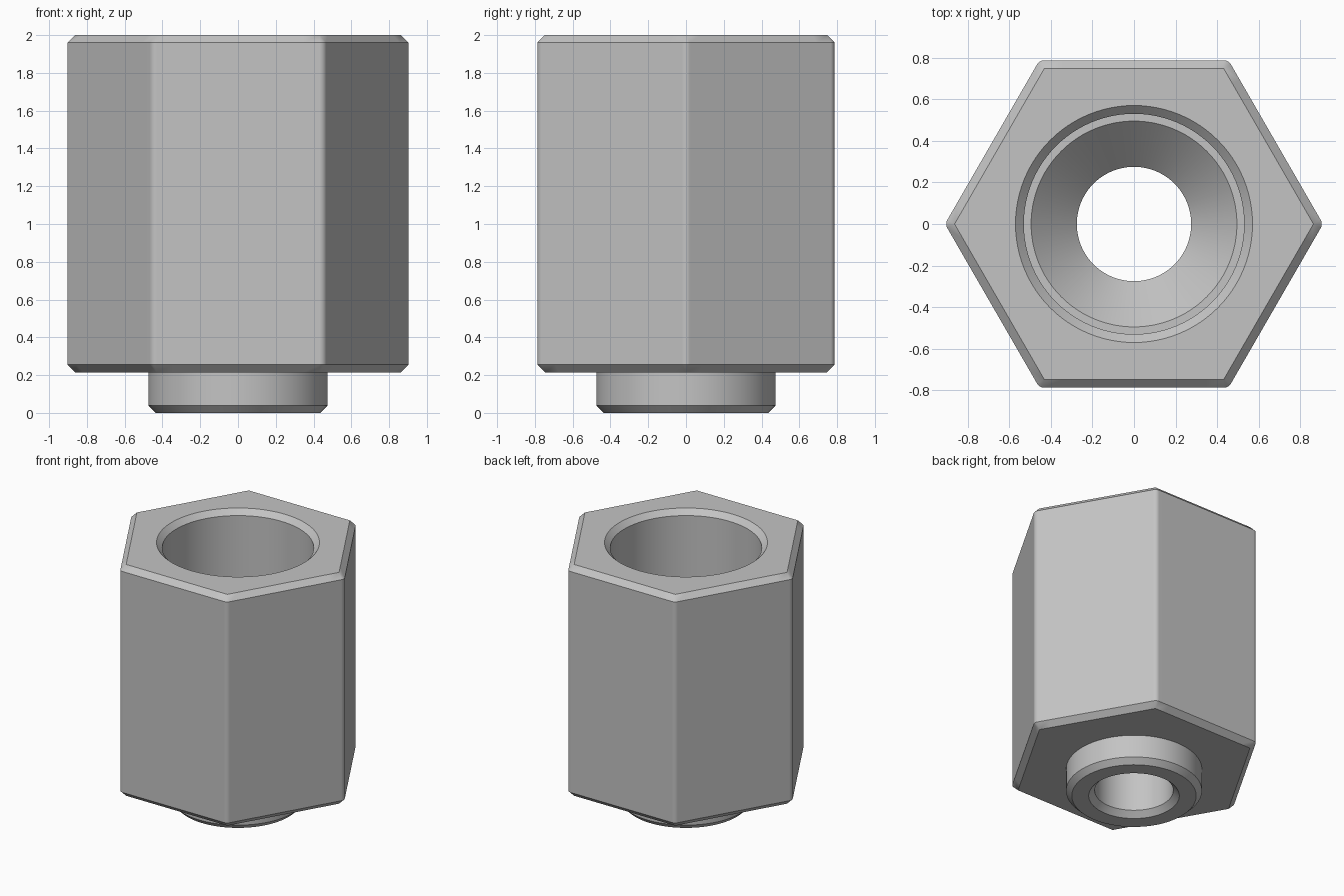
import bpy
import bmesh
from math import cos, sin, pi, radians

old = bpy.data.objects.get("Cube")
if old:
    bpy.data.objects.remove(old, do_unlink=True)

ARC = 7              # points round each hexagon corner
SIDE = 9             # points along each flat
COUNT = 6 * (ARC + SIDE)
CHAMFER = 0.04
CORNER = 0.863       # corner radius of the hexagon's end faces


def circle(radius):
    return [(radius * cos(2 * pi * (i - ARC // 2) / COUNT),
             radius * sin(2 * pi * (i - ARC // 2) / COUNT)) for i in range(COUNT)]


def hexagon(offset):
    """Hexagon grown outwards by offset, with corners rounded to match."""
    points = []
    for k in range(6):
        a, b = k * pi / 3, (k + 1) * pi / 3
        for j in range(ARC):
            t = a - pi / 6 + pi / 3 * j / (ARC - 1)
            points.append((CORNER * cos(a) + offset * cos(t),
                           CORNER * sin(a) + offset * sin(t)))
        mid = a + pi / 6
        for j in range(1, SIDE + 1):
            f = j / (SIDE + 1)
            points.append((CORNER * (cos(a) * (1 - f) + cos(b) * f) + offset * cos(mid),
                           CORNER * (sin(a) * (1 - f) + sin(b) * f) + offset * sin(mid)))
    return points


# Closed section: up the outside, then down the stepped bore
sections = [
    (circle(0.317), 0), (circle(0.435), 0),                  # spigot end face
    (circle(0.475), CHAMFER), (circle(0.475), 0.215),        # spigot wall
    (hexagon(0), 0.215), (hexagon(CHAMFER), 0.255),          # lower chamfer
    (hexagon(CHAMFER), 2 - CHAMFER), (hexagon(0), 2),        # flats, upper chamfer
    (circle(0.57), 2), (circle(0.53), 2 - CHAMFER),          # bore mouth
    (circle(0.53), 0.9), (circle(0.495), 0.9),               # bore wall, ledge
    (circle(0.275), 0.68), (circle(0.275), 0.042),           # cone seat, through hole
]

bm = bmesh.new()
rings = [[bm.verts.new((x, y, z)) for x, y in pts] for pts, z in sections]
for lower, upper in zip(rings, rings[1:] + rings[:1]):
    for i in range(COUNT):
        j = (i + 1) % COUNT
        bm.faces.new((lower[i], lower[j], upper[j], upper[i]))
bmesh.ops.remove_doubles(bm, verts=bm.verts, dist=1e-5)
bmesh.ops.recalc_face_normals(bm, faces=bm.faces)
mesh = bpy.data.meshes.new("hex_fitting")
bm.to_mesh(mesh)
bm.free()

fitting = bpy.data.objects.new("hex_fitting", mesh)
bpy.context.collection.objects.link(fitting)

# Plain grey metal
grey = bpy.data.materials.new("grey_metal")
grey.use_nodes = True
colour = (0.55, 0.55, 0.55, 1)
grey.diffuse_color = colour
grey.node_tree.nodes["Principled BSDF"].inputs["Base Color"].default_value = colour
mesh.materials.append(grey)

# Smooth round walls, crisp chamfer edges, flat hexagon sides
bpy.ops.object.select_all(action='DESELECT')
fitting.select_set(True)
bpy.context.view_layer.objects.active = fitting
bpy.ops.object.shade_smooth_by_angle(angle=radians(30))
weighted = fitting.modifiers.new("flat_sides", 'WEIGHTED_NORMAL')
weighted.keep_sharp = True
